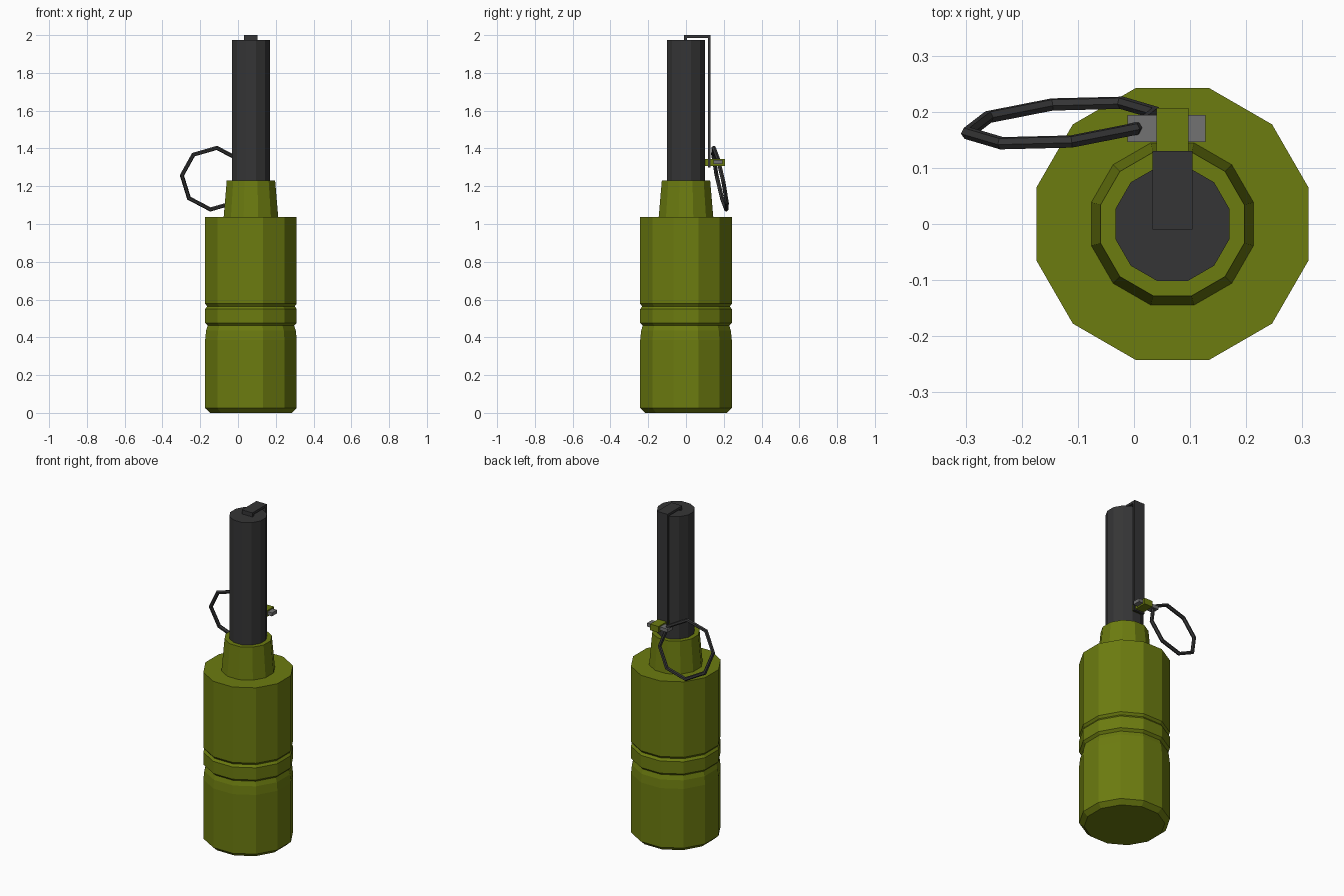
import bpy, math
from mathutils import Vector

if "Cube" in bpy.data.objects:
    bpy.data.objects.remove(bpy.data.objects["Cube"])

CX = 0.0685  # axis of the body


def material(name, rgb):
    m = bpy.data.materials.new(name)
    m.diffuse_color = (*rgb, 1)
    m.use_nodes = True
    m.node_tree.nodes["Principled BSDF"].inputs["Base Color"].default_value = m.diffuse_color
    return m


GREEN = material("olive green", (0.15, 0.20, 0.005))
DARK = material("dark grey", (0.036, 0.036, 0.037))
GREY = material("mid grey", (0.17, 0.17, 0.17))


def build(name, verts, faces, mat):
    me = bpy.data.meshes.new(name)
    me.from_pydata(verts, [], faces)
    me.materials.append(mat)
    ob = bpy.data.objects.new(name, me)
    bpy.context.collection.objects.link(ob)
    return ob


def lathe(name, profile, mat, n=12):
    """Capped n-sided revolve; profile holds (flat-to-centre radius, z)."""
    verts, faces = [], []
    for r, z in profile:
        r /= math.cos(math.pi / n)
        for i in range(n):
            a = (i + 0.5) * 2 * math.pi / n
            verts.append((CX + r * math.cos(a), r * math.sin(a), z))
    for k in range(len(profile) - 1):
        for i in range(n):
            j = (i + 1) % n
            faces.append((k * n + i, k * n + j, (k + 1) * n + j, (k + 1) * n + i))
    faces.append(tuple(reversed(range(n))))
    faces.append(tuple(range((len(profile) - 1) * n, len(profile) * n)))
    return build(name, verts, faces, mat)


def extrude_x(name, outline, x0, x1, mat):
    """Extrude a counter-clockwise (y, z) outline from x0 to x1."""
    n = len(outline)
    verts = [(x, y, z) for x in (x0, x1) for y, z in outline]
    faces = [(i, (i + 1) % n, n + (i + 1) % n, n + i)[::-1] for i in range(n)]
    faces += [tuple(reversed(range(n))), tuple(range(n, 2 * n))]
    return build(name, verts, faces, mat)


def box(name, x, y, z, mat):
    return extrude_x(name, [(y[0], z[0]), (y[1], z[0]), (y[1], z[1]), (y[0], z[1])], *x, mat)


# Body with grip grooves, tapered neck on top
lathe("body", [(0.216, 0), (0.2425, 0.025), (0.2425, 0.385), (0.2375, 0.435), (0.229, 0.462),
               (0.2425, 0.476), (0.2425, 0.55), (0.232, 0.564), (0.2425, 0.578),
               (0.2425, 1.037)], GREEN)
lathe("neck", [(0.145, 1.03), (0.128, 1.23)], GREEN)

# Fuse tube
lathe("fuse_tube", [(0.1015, 1.22), (0.1015, 1.975)], DARK)

# Bent safety lever hooked over the tube
extrude_x("lever", [(-0.01, 1.97), (0.005, 1.97), (0.005, 1.986), (0.116, 1.986), (0.116, 1.30),
                    (0.13, 1.30), (0.13, 2.0), (-0.01, 2.0)], 0.033, 0.104, DARK)

# Bracket and cross pin
box("bracket", (0.04, 0.097), (0.1, 0.207), (1.308, 1.345), GREEN)
box("cross_pin", (-0.012, 0.127), (0.146, 0.194), (1.317, 1.338), GREY)

# Eight-sided tilted pull ring
c = Vector((-0.129, 0.18, 1.24))
u, v = Vector((0.168, 0.018, -0.017)), Vector((0.017, -0.033, 0.163))
normal = u.cross(v).normalized()
N, S, R = 8, 6, 0.0115
verts, faces = [], []
for i in range(N):
    a = 2 * math.pi * i / N
    spoke = u * math.cos(a) + v * math.sin(a)
    for k in range(S):
        b = 2 * math.pi * k / S
        verts.append(c + spoke + (spoke.normalized() * math.cos(b) + normal * math.sin(b)) * R)
        i2, k2 = (i + 1) % N, (k + 1) % S
        faces.append((i * S + k, i2 * S + k, i2 * S + k2, i * S + k2))
build("pull_ring", verts, faces, DARK)

# Consistent outward normals
import bmesh
for ob in bpy.context.collection.objects:
    bm = bmesh.new()
    bm.from_mesh(ob.data)
    bmesh.ops.recalc_face_normals(bm, faces=bm.faces)
    bm.to_mesh(ob.data)
    bm.free()
